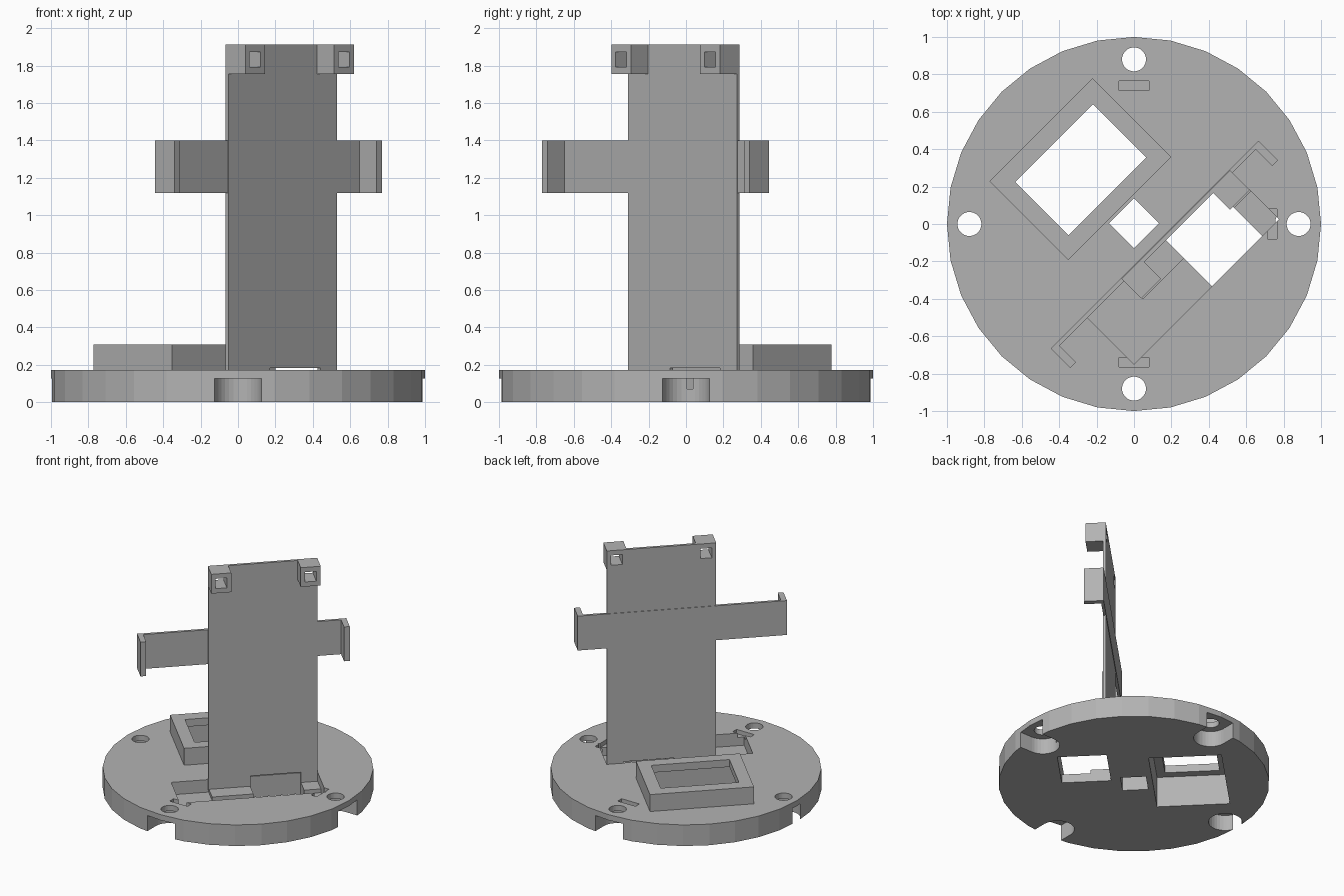
import bpy, bmesh, math
from mathutils import Matrix

if "Cube" in bpy.data.objects:
    bpy.data.objects.remove(bpy.data.objects["Cube"])

grey = bpy.data.materials.new("plain grey")
grey.diffuse_color = (0.45, 0.45, 0.45, 1)
grey.use_nodes = True
grey.node_tree.nodes["Principled BSDF"].inputs["Base Color"].default_value = grey.diffuse_color
TURN = math.pi / 4        # the bracket and windows are turned 45 degrees


def make(name, bm):
    me = bpy.data.meshes.new(name)
    bmesh.ops.recalc_face_normals(bm, faces=bm.faces)
    bm.to_mesh(me)
    bm.free()
    me.materials.append(grey)
    ob = bpy.data.objects.new(name, me)
    bpy.context.collection.objects.link(ob)
    return ob


def box(name, x, y, z, angle=TURN):
    """Box from ranges, then turned about the z axis."""
    bm = bmesh.new()
    bmesh.ops.create_cube(bm, size=1)
    for v in bm.verts:
        v.co = [(a + b) / 2 + c * (b - a) for (a, b), c in zip((x, y, z), v.co)]
    bm.transform(Matrix.Rotation(angle, 4, 'Z'))
    return make(name, bm)


def cylinder(name, r, x, z, sides=32, angle=0):
    bm = bmesh.new()
    m = Matrix.Rotation(angle, 4, 'Z') @ Matrix.Translation((x, 0, sum(z) / 2))
    rot = Matrix.Rotation(math.pi / 2, 4, 'Z')
    bmesh.ops.create_cone(bm, cap_ends=True, segments=sides, radius1=r, radius2=r,
                          depth=z[1] - z[0], matrix=m @ rot)
    return make(name, bm)


def boolean(ob, other, op='DIFFERENCE', keep=False):
    mod = ob.modifiers.new("cut", 'BOOLEAN')
    mod.object, mod.operation, mod.solver = other, op, 'EXACT'
    bpy.context.view_layer.objects.active = ob
    bpy.ops.object.modifier_apply(modifier=mod.name)
    if not keep:
        bpy.data.objects.remove(other)


# round base with the raised frame
base = cylinder("base", 1.0, 0, (0, 0.172))
boolean(base, box("frame", (-0.385, 0.395), (0.113, 0.707), (0.1, 0.31)), 'UNION')

# frame window with a wider cavity underneath, and the centre hole
boolean(base, box("cut", (-0.355, 0.365), (0.14, 0.68), (-0.1, 0.25)))
boolean(base, box("cut", (-0.29, 0.297), (0.205, 0.608), (0.2, 0.5)))
boolean(base, box("cut", (-0.092, 0.097), (-0.092, 0.097), (-0.1, 0.5)))

# screw holes, open pockets beneath them and shallow slots
for i in range(4):
    a = i * math.pi / 2
    boolean(base, cylinder("cut", 0.125, 0.88, (-0.1, 0.127), angle=a))
    boolean(base, box("cut", (0.88, 1.2), (-0.1249, 0.1249), (-0.1, 0.1268), a))
    boolean(base, cylinder("cut", 0.064, 0.88, (-0.2, 0.4), angle=a))
    boolean(base, box("cut", (0.715, 0.765), (-0.08, 0.08), (0.137, 0.4), a))

# stepped recess in front of the bracket, and its through window
boolean(base, box("cut", (-0.53, -0.25), (-0.53, -0.165), (0.07, 0.4)))
boolean(base, box("cut", (-0.26, 0.566), (-0.53, -0.318), (0.0701, 0.401)))
boolean(base, box("cut", (-0.261, 0.5659), (-0.33, -0.1651), (0.1, 0.402)))
boolean(base, box("cut", (0.06, 0.44), (-0.5301, -0.1649), (-0.1, 0.403)))

# upright bracket: back plate, cross arm, end hooks and top lugs
plate = box("bracket", (-0.255, 0.566), (-0.182, -0.16), (0.095, 1.912))
boolean(plate, box("arm", (-0.785, 0.785), (-0.178, -0.156), (1.12, 1.4)), 'UNION')
for s in (-1, 1):
    ends = sorted((s * 0.742, s * 0.785))
    boolean(plate, box("hook", ends, (-0.304, -0.156), (1.12, 1.4)), 'UNION')
for a, b in ((-0.255, -0.105), (0.416, 0.566)):
    boolean(plate, box("lug", (a, b), (-0.31, -0.17), (1.755, 1.912)), 'UNION')
    c = (a + b) / 2
    boolean(plate, box("cut", (c - 0.042, c + 0.042), (-0.5, 0), (1.793, 1.873)))
boolean(plate, box("cut", (0.06, 0.44), (-0.4, 0), (0, 0.184)))
